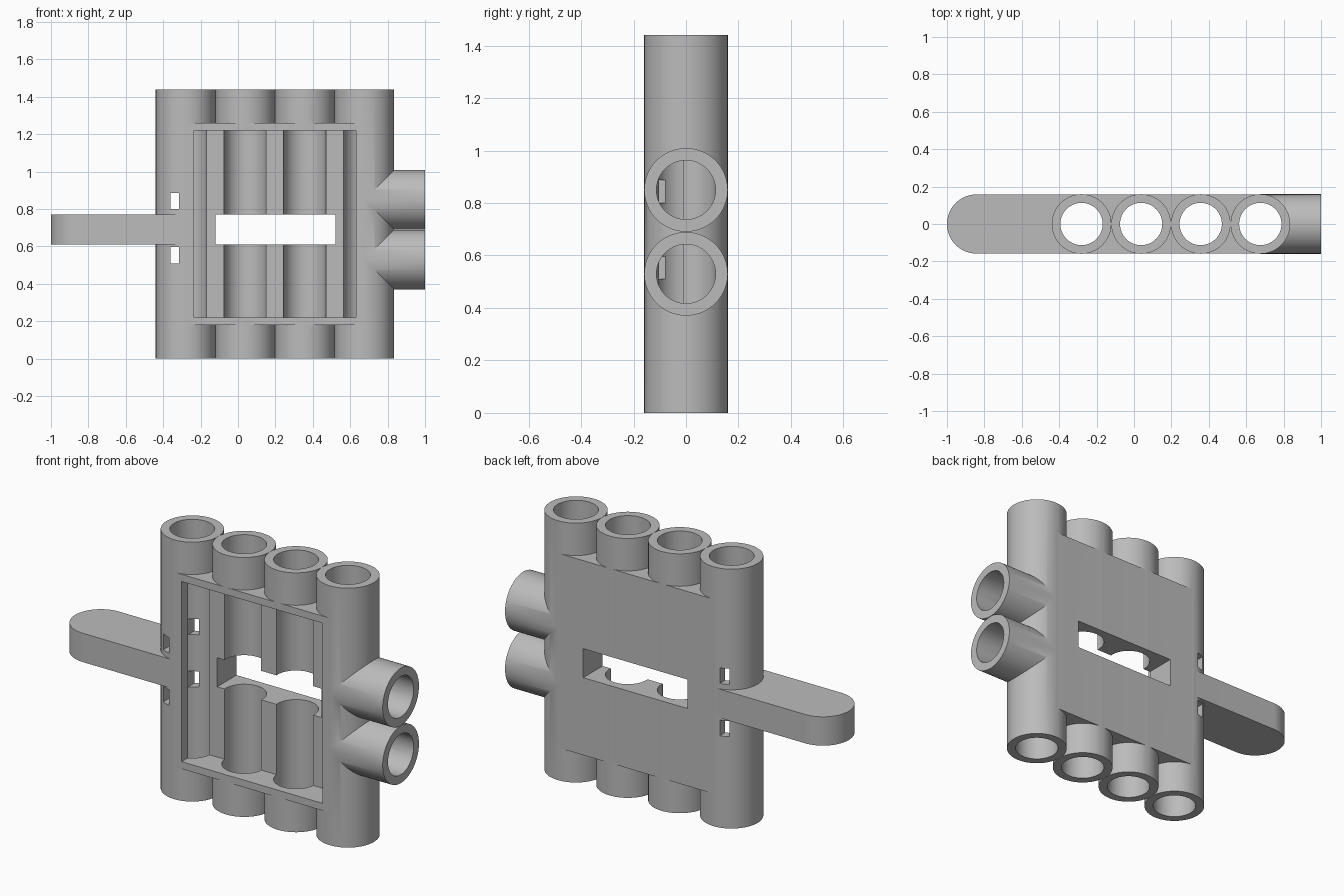
import bpy, bmesh
from math import pi, sin, cos
from mathutils import Matrix

cube = bpy.data.objects.get("Cube")
if cube:
    bpy.data.objects.remove(cube, do_unlink=True)

R, BORE, PITCH, X0 = 0.1592, 0.113, 0.3187, -0.2806
HEIGHT = 1.44
COLUMNS = [X0 + PITCH * i for i in range(4)]
SPOUTS = [0.53, 0.85]

grey = bpy.data.materials.new("plain grey")
grey.use_nodes = True
grey.diffuse_color = (0.5, 0.5, 0.5, 1)
grey.node_tree.nodes["Principled BSDF"].inputs["Base Color"].default_value = (0.5, 0.5, 0.5, 1)


def finish(name, bm):
    mesh = bpy.data.meshes.new(name)
    bmesh.ops.recalc_face_normals(bm, faces=bm.faces)
    bm.to_mesh(mesh)
    bm.free()
    mesh.materials.append(grey)
    obj = bpy.data.objects.new(name, mesh)
    bpy.context.collection.objects.link(obj)
    return obj


def box(name, x, y, z):
    bm = bmesh.new()
    size = Matrix.Diagonal((x[1] - x[0], y[1] - y[0], z[1] - z[0], 1))
    centre = Matrix.Translation([sum(r) / 2 for r in (x, y, z)])
    bmesh.ops.create_cube(bm, size=1, matrix=centre @ size)
    return finish(name, bm)


def rod(name, radius, length, centre, along_x=False):
    bm = bmesh.new()
    turn = Matrix.Rotation(pi / 2, 4, 'Y') if along_x else Matrix()
    bmesh.ops.create_cone(bm, cap_ends=True, segments=96, radius1=radius, radius2=radius,
                          depth=length, matrix=Matrix.Translation(centre) @ turn)
    return finish(name, bm)


def combine(target, other, operation):
    mod = target.modifiers.new(operation.lower(), 'BOOLEAN')
    mod.operation, mod.solver, mod.object = operation, 'EXACT', other
    bpy.context.view_layer.objects.active = target
    bpy.ops.object.modifier_apply(modifier=mod.name)
    bpy.data.objects.remove(other, do_unlink=True)


# Flat slab that joins the tubes
body = box("tube_rack", (COLUMNS[0], COLUMNS[3]), (-0.1587, 0.1587), (0.18, 1.26))

# Upright tubes
for x in COLUMNS:
    combine(body, rod("upright_tube", R, HEIGHT, (x, 0, HEIGHT / 2)), 'UNION')

# Side spouts
for z in SPOUTS:
    combine(body, rod("side_spout", R, 1 - COLUMNS[3], ((1 + COLUMNS[3]) / 2, 0, z), True), 'UNION')

# Handle with a rounded end
bm = bmesh.new()
hr = 0.158
outline = [(-1 + hr - hr * sin(pi * i / 32), hr * cos(pi * i / 32)) for i in range(33)]
outline += [(-0.2, -hr), (-0.2, hr)]
face = bm.faces.new([bm.verts.new((x, y, 0.61)) for x, y in outline])
top = bmesh.ops.extrude_face_region(bm, geom=[face])["geom"]
bmesh.ops.translate(bm, vec=(0, 0, 0.16), verts=[v for v in top if isinstance(v, bmesh.types.BMVert)])
combine(body, finish("handle", bm), 'UNION')

# Open tray in the front
combine(body, box("tray_cutter", (-0.235, 0.63), (-0.3, -0.011), (0.22, 1.22)), 'DIFFERENCE')

# Bores of the tubes and spouts
for x in COLUMNS:
    combine(body, rod("bore_cutter", BORE, 2, (x, 0, HEIGHT / 2)), 'DIFFERENCE')
for z in SPOUTS:
    combine(body, rod("spout_cutter", BORE - 0.0005, 0.5, (COLUMNS[3] + 0.25, 0, z), True), 'DIFFERENCE')

# Window through the back and two small slots by the handle
combine(body, box("window_cutter", (-0.12, 0.52), (-0.3, 0.3), (0.61, 0.771)), 'DIFFERENCE')
for z in (0.51, 0.80):
    combine(body, box("slot_cutter", (-0.362, -0.316), (-0.3, 0.3), (z, z + 0.087)), 'DIFFERENCE')

# Smooth tubes with crisp rims
bpy.ops.object.select_all(action='DESELECT')
body.select_set(True)
bpy.context.view_layer.objects.active = body
bpy.ops.object.shade_smooth_by_angle(angle=0.5)
normals = body.modifiers.new("flat_face_normals", 'WEIGHTED_NORMAL')
normals.keep_sharp = True
